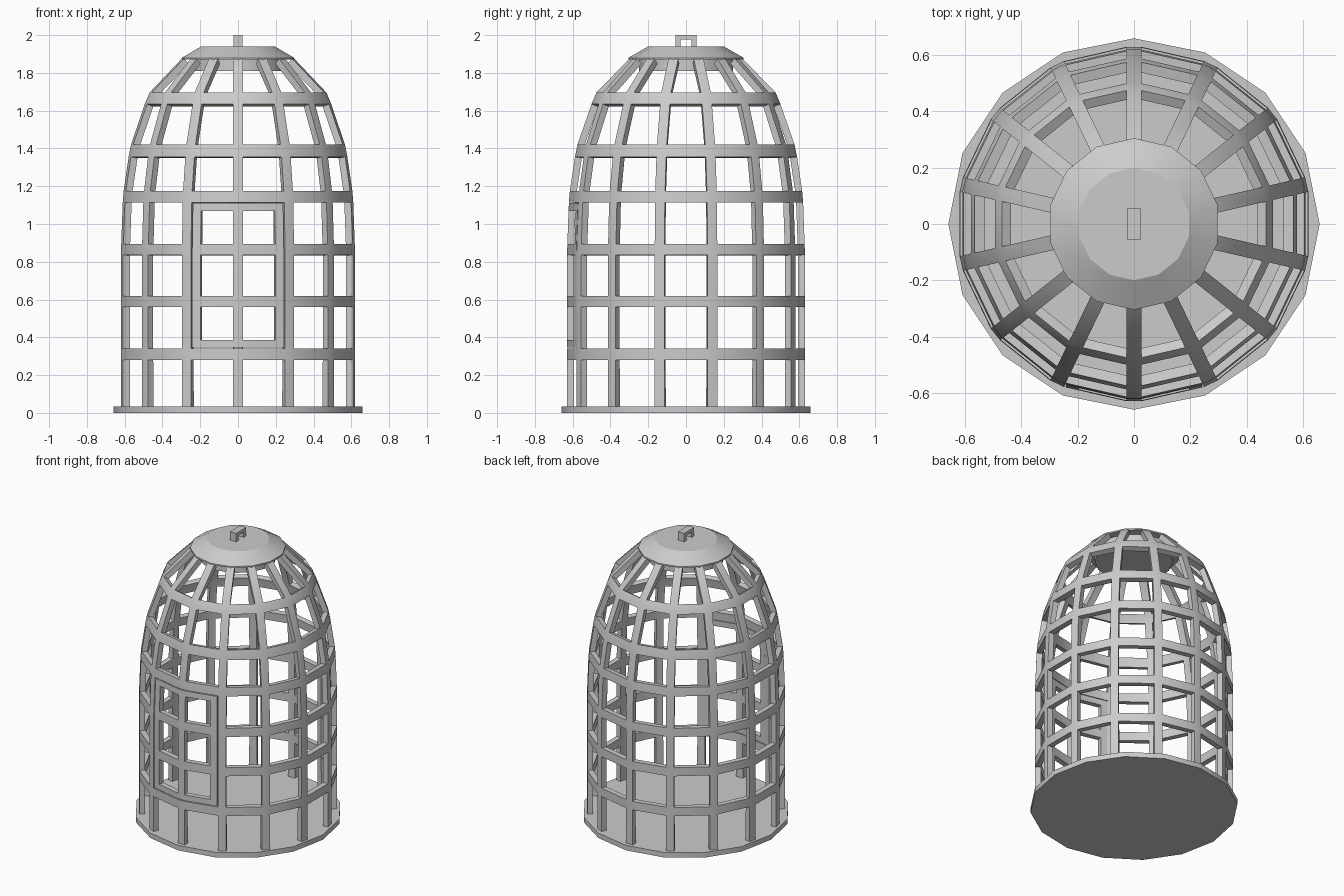
import bpy, bmesh
from math import pi, cos, sin
from mathutils import Vector

if "Cube" in bpy.data.objects:
    bpy.data.objects.remove(bpy.data.objects["Cube"])

BARS = 14
HALF = 0.0265      # half the bar width
THICK = 0.037

grey = bpy.data.materials.new("light_grey")
grey.use_nodes = True
colour = (0.6, 0.6, 0.6, 1)
grey.diffuse_color = colour
grey.node_tree.nodes["Principled BSDF"].inputs["Base Color"].default_value = colour


def finish(name, bm):
    bmesh.ops.recalc_face_normals(bm, faces=bm.faces[:]) if name not in ("cage", "door") else None
    mesh = bpy.data.meshes.new(name)
    bm.to_mesh(mesh)
    bm.free()
    obj = bpy.data.objects.new(name, mesh)
    bpy.context.collection.objects.link(obj)
    mesh.materials.append(grey)
    bpy.ops.object.select_all(action='DESELECT')
    obj.select_set(True)
    bpy.context.view_layer.objects.active = obj
    bpy.ops.object.shade_smooth_by_angle(angle=pi / 6)
    return obj


def lathe(name, profile, sides):
    """Solid with flat ends; one corner points to the front."""
    bm = bmesh.new()
    rings = [[bm.verts.new((r * sin(2 * pi * k / sides), -r * cos(2 * pi * k / sides), z))
              for k in range(sides)] for z, r in profile]
    for a, b in zip(rings, rings[1:]):
        for k in range(sides):
            n = (k + 1) % sides
            bm.faces.new((a[k], a[n], b[n], b[k]))
    bm.faces.new(rings[0][::-1])
    bm.faces.new(rings[-1])
    return finish(name, bm)


def bar_point(bar, offset, r, z):
    """Point on a bar's outer face, offset sideways from its middle."""
    a = 2 * pi * bar / BARS
    return Vector((r * sin(a) + offset * cos(a), -r * cos(a) + offset * sin(a), z))


def lattice(name, rows, closed, keep):
    """Skin of quads with open cells, thickened inwards."""
    bm = bmesh.new()
    grid = [[bm.verts.new(p) for p in row] for row in rows]
    count = len(grid[0])
    for i in range(len(grid) - 1):
        for j in range(count if closed else count - 1):
            n = (j + 1) % count
            if keep(i, j):
                bm.faces.new((grid[i][j], grid[i][n], grid[i + 1][n], grid[i + 1][j]))
    bmesh.ops.delete(bm, geom=[v for v in bm.verts if not v.link_faces], context='VERTS')
    obj = finish(name, bm)
    mod = obj.modifiers.new("thickness", 'SOLIDIFY')
    mod.thickness = THICK
    mod.offset = -1
    mod.use_even_offset = True
    bpy.ops.object.modifier_apply(modifier=mod.name)
    bpy.ops.object.shade_smooth_by_angle(angle=pi / 6)
    return obj


# Cage: upright bars and hoops, with a doorway at the front
profile = [(0.03, 0.63), (0.28, 0.63), (0.34, 0.63), (0.56, 0.63), (0.62, 0.63),
           (0.835, 0.63), (0.895, 0.628), (1.115, 0.62), (1.175, 0.615),
           (1.355, 0.588), (1.42, 0.575), (1.635, 0.5), (1.695, 0.475), (1.875, 0.3)]
cage_rows = [[bar_point(b, s * HALF, r, z) for b in range(BARS) for s in (-1, 1)]
             for z, r in profile]


def cage_cell(i, j):
    # columns: even = bar, odd = gap; the doorway spans both gaps beside the front bar
    in_doorway = 2 <= i <= 6 and j in (0, 1, 2 * BARS - 1)
    return (j % 2 == 0 or i % 2 == 1) and not in_doorway


lattice("cage", cage_rows, True, cage_cell)

# Door: framed panel bent over the front bar
door_rows = []
for z, r in [(0.345, 0.63), (0.385, 0.63)] + profile[3:7] + [(1.07, 0.622), (1.11, 0.62)]:
    right = [bar_point(0, HALF, r, z).lerp(bar_point(1, -HALF, r, z), t) for t in (0, 0.77, 0.97)]
    left = [Vector((-p.x, p.y, p.z)) for p in reversed(right)]
    door_rows.append(left + right)
lattice("door", door_rows, False, lambda i, j: i % 2 == 0 or j % 2 == 0)

# Floor, roof and the plug under the roof
lathe("floor", [(0, 0.66), (0.035, 0.66)], 16)
lathe("roof", [(1.87, 0.305), (1.88, 0.305), (1.94, 0.2)], BARS)
lathe("roof_plug", [(1.81, 0.25), (1.875, 0.25)], BARS)

# Hanging loop: an arch extruded sideways
arch = [(-0.055, 1.935), (-0.055, 2), (0.055, 2), (0.055, 1.935),
        (0.028, 1.935), (0.028, 1.978), (-0.028, 1.978), (-0.028, 1.935)]
bm = bmesh.new()
face = bm.faces.new([bm.verts.new((-0.024, y, z)) for y, z in arch])
side = bmesh.ops.extrude_face_region(bm, geom=[face])
bmesh.ops.translate(bm, vec=(0.048, 0, 0),
                    verts=[v for v in side["geom"] if isinstance(v, bmesh.types.BMVert)])
finish("hanging_loop", bm)
